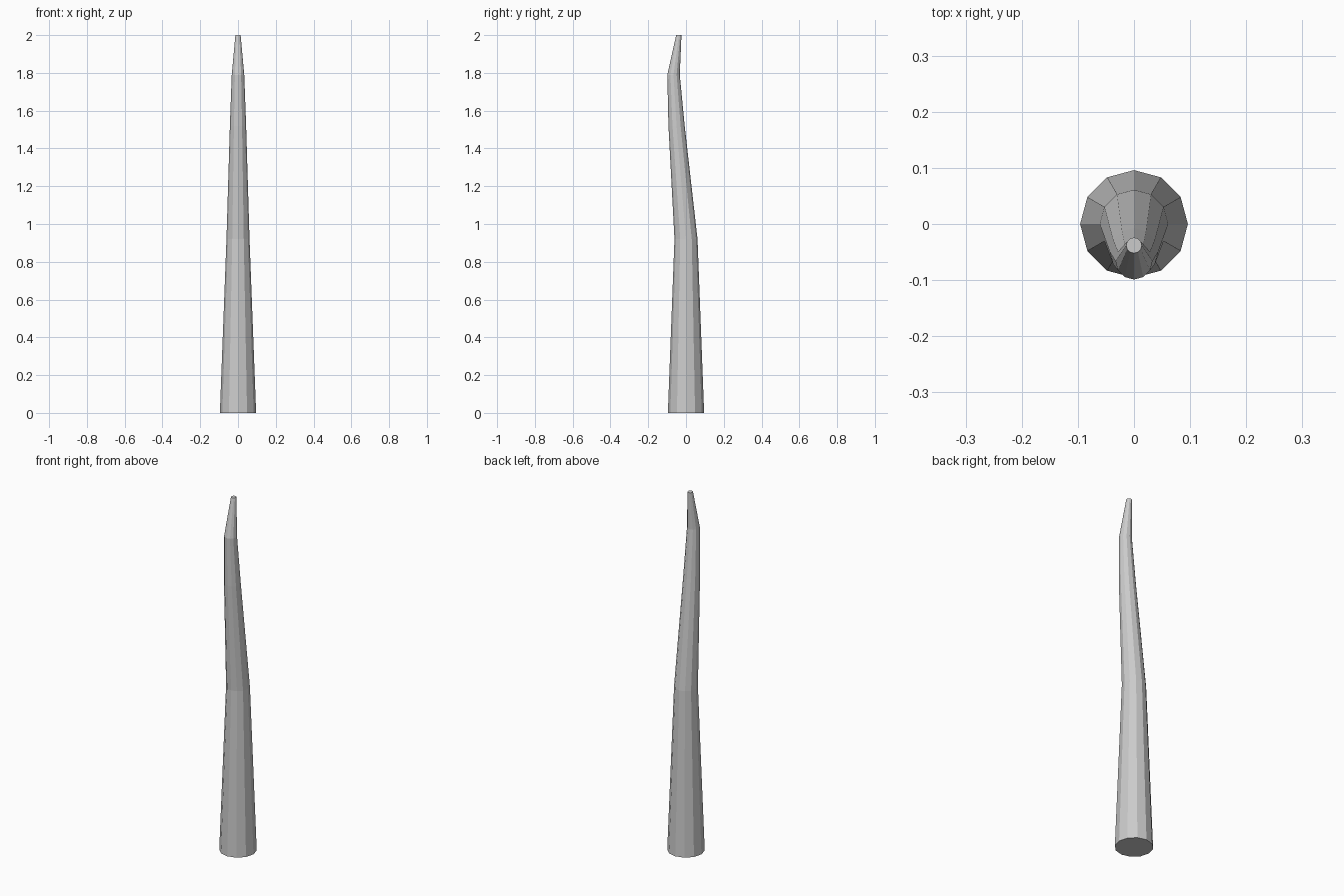
import bpy, bmesh
from math import cos, sin, pi

if "Cube" in bpy.data.objects:
    bpy.data.objects.remove(bpy.data.objects["Cube"])

SIDES = 12
# Rings of the bent spike: height, y offset, radius
RINGS = [(0, 0, 0.096), (0.92, 0, 0.061), (1.52, -0.05, 0.043),
         (1.79, -0.066, 0.033), (2.0, -0.038, 0.014)]

bm = bmesh.new()
loops = [[bm.verts.new((r * cos(2 * pi * i / SIDES), y + r * sin(2 * pi * i / SIDES), z))
          for i in range(SIDES)] for z, y, r in RINGS]

# Side walls
for a, b in zip(loops, loops[1:]):
    for i in range(SIDES):
        j = (i + 1) % SIDES
        bm.faces.new((a[i], a[j], b[j], b[i]))

# End caps
bm.faces.new(loops[0][::-1])
bm.faces.new(loops[-1])

mesh = bpy.data.meshes.new("bent_spike")
bm.to_mesh(mesh)
bm.free()
bpy.context.collection.objects.link(bpy.data.objects.new("bent_spike", mesh))
